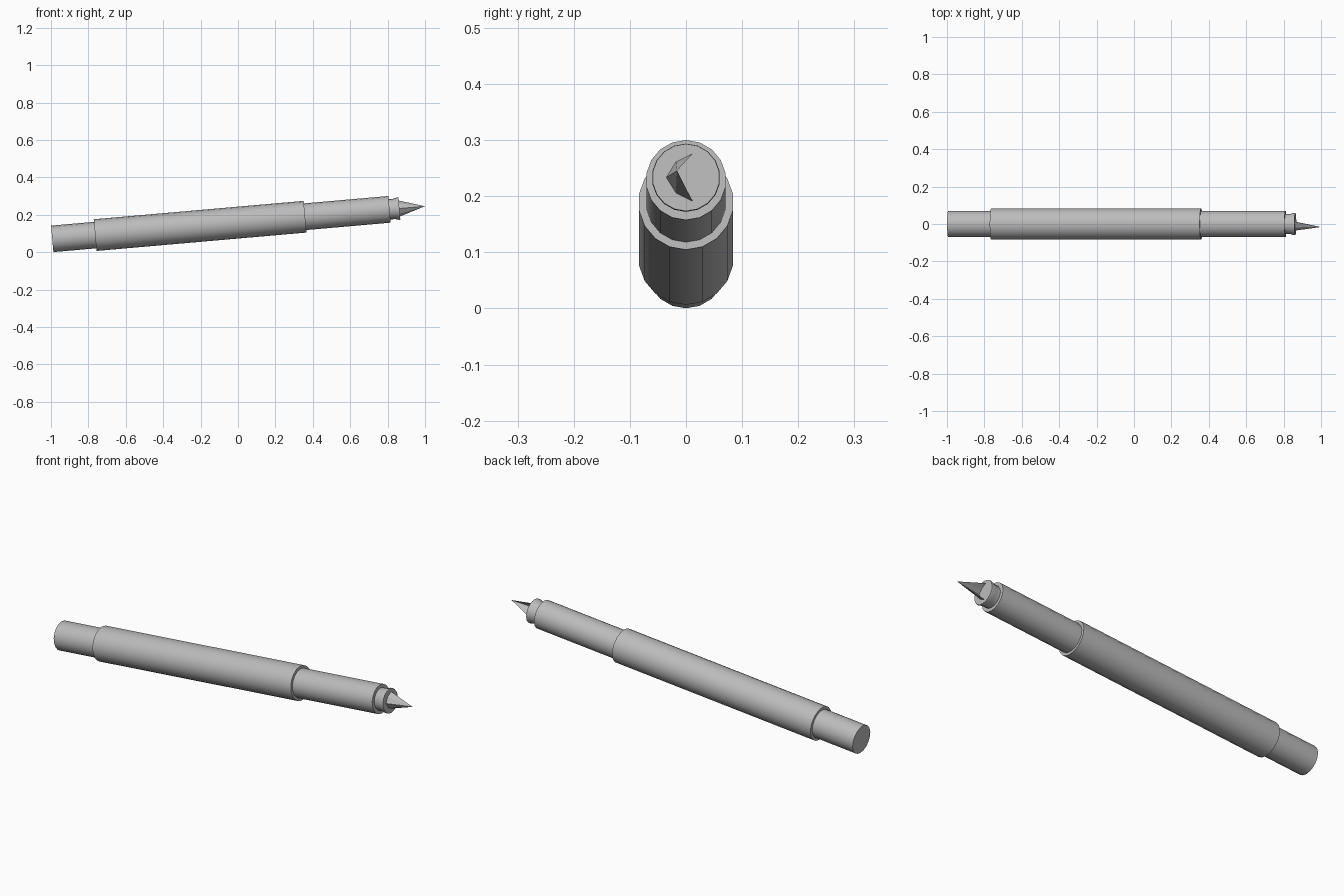
import bpy, bmesh, math
from mathutils import Matrix

SIDES = 18
if "Cube" in bpy.data.objects:
    bpy.data.objects.remove(bpy.data.objects["Cube"], do_unlink=True)

grey = bpy.data.materials.new("plain grey")
grey.use_nodes = True
color = (0.5, 0.5, 0.5, 1)
grey.diffuse_color = color
grey.node_tree.nodes["Principled BSDF"].inputs["Base Color"].default_value = color

# The pen lies along local x, tip raised by five degrees
pose = Matrix.Translation((0, 0, 0.158)) @ Matrix.Rotation(math.radians(-5), 4, 'Y')


def finish(name, bm):
    bmesh.ops.recalc_face_normals(bm, faces=bm.faces)
    mesh = bpy.data.meshes.new(name)
    bm.to_mesh(mesh)
    bm.free()
    mesh.transform(pose)
    mesh.materials.append(grey)
    obj = bpy.data.objects.new(name, mesh)
    bpy.context.collection.objects.link(obj)
    bpy.ops.object.select_all(action='DESELECT')
    obj.select_set(True)
    bpy.context.view_layer.objects.active = obj
    bpy.ops.object.shade_smooth_by_angle(angle=math.radians(30))


def turned(name, profile):
    """Capped round part from (position, radius) pairs along the pen."""
    bm = bmesh.new()
    rings = []
    for x, r in profile:
        angles = [2 * math.pi * i / SIDES for i in range(SIDES)]
        rings.append([bm.verts.new((x, r * math.sin(a), r * math.cos(a))) for a in angles])
    for a, b in zip(rings, rings[1:]):
        for i in range(SIDES):
            j = (i + 1) % SIDES
            bm.faces.new((a[i], a[j], b[j], b[i]))
    bm.faces.new(rings[0])
    bm.faces.new(rings[-1])
    finish(name, bm)


# Body
turned("tail", [(-0.997, 0.071), (-0.76, 0.071)])
turned("barrel", [(-0.767, 0.085), (0.36, 0.085)])
turned("grip", [(0.35, 0.0715), (0.813, 0.0715)])
turned("collar", [(0.805, 0.054), (0.84, 0.055), (0.86, 0.061), (0.866, 0.06)])

# Nib: crescent section tapering to a point, hollow towards the back
outer = [(0.013, 0.0445), (-0.018, 0.029), (-0.036, 0), (-0.018, -0.029), (0.013, -0.0445)]
inner = [(-0.013, -0.026), (-0.029, 0), (-0.013, 0.026)]
bm = bmesh.new()
base = [bm.verts.new((0.86, y, z)) for y, z in outer + inner]
tip = bm.verts.new((1.003, -0.016, 0))
for i, v in enumerate(base):
    bm.faces.new((v, base[(i + 1) % len(base)], tip))
bm.faces.new(base)
finish("nib", bm)
